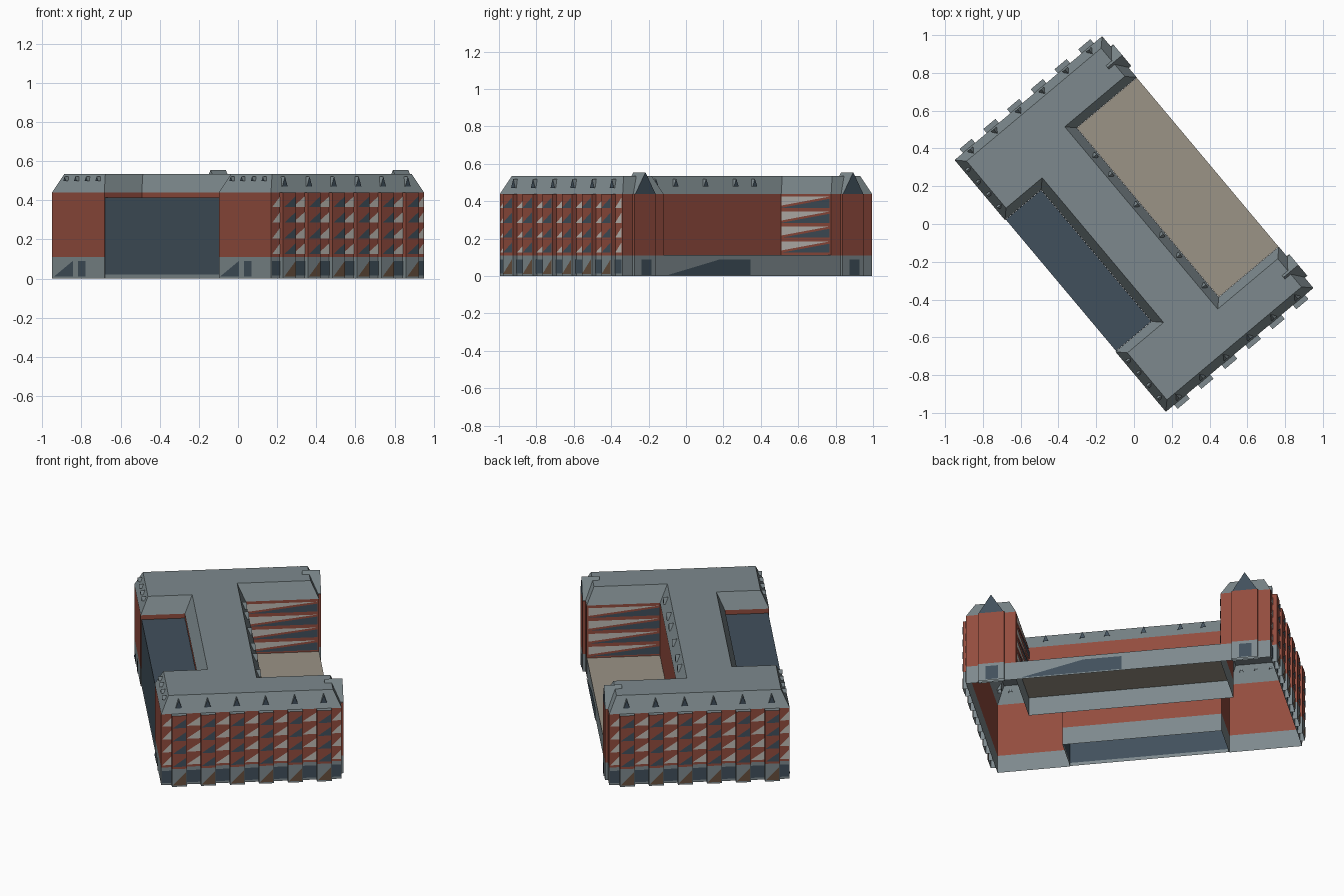
import bpy, math
from mathutils import Vector, Matrix

if "Cube" in bpy.data.objects:
    bpy.data.objects.remove(bpy.data.objects["Cube"])

TURN = Matrix.Rotation(math.radians(40), 4, 'Z')
UP = Vector((0, 0, 1))


def material(name, rgb):
    m = bpy.data.materials.new(name)
    lin = [((c / 255 + 0.055) / 1.055) ** 2.4 for c in rgb]
    m.diffuse_color = (*lin, 1)
    m.use_nodes = True
    m.node_tree.nodes["Principled BSDF"].inputs["Base Color"].default_value = m.diffuse_color
    return m


MATS = [material("brick", (146, 76, 62)), material("slate_grey", (125, 137, 141)),
        material("dark_glass", (65, 80, 92)), material("paving", (155, 147, 134)),
        material("pale_frame", (190, 186, 180)), material("brown_door", (104, 80, 62))]
BRICK, GREY, GLASS, PAVING, PALE, BROWN = range(6)


def build(name, faces):
    """Make one object from (points, material) polygons."""
    verts, polys = [], []
    for pts, _ in faces:
        polys.append(range(len(verts), len(verts) + len(pts)))
        verts += [TURN @ Vector(p) for p in pts]
    me = bpy.data.meshes.new(name)
    me.from_pydata(verts, [], [list(p) for p in polys])
    for m in MATS:
        me.materials.append(m)
    for poly, (_, mat) in zip(me.polygons, faces):
        poly.material_index = mat
    ob = bpy.data.objects.new(name, me)
    bpy.context.collection.objects.link(ob)
    return ob


def inset(outline, d):
    """Mitred inset of a counter-clockwise right-angled outline."""
    res, n = [], len(outline)
    for i, p in enumerate(outline):
        p, a, b = Vector(p), Vector(outline[i - 1]), Vector(outline[(i + 1) % n])
        e, f = (p - a).normalized(), (b - p).normalized()
        res.append(p + d * (Vector((-e.y, e.x)) + Vector((-f.y, f.x))))
    return res


def shell(outline, levels, cap):
    """Stacked wall bands; levels are (z, inset, material of band below)."""
    faces, n, low = [], len(outline), None
    for z, d, mat in levels:
        ring = [(*p, z) for p in inset(outline, d)]
        if low:
            faces += [([low[i], low[(i + 1) % n], ring[(i + 1) % n], ring[i]], mat)
                      for i in range(n)]
        low = ring
    return faces + [(low, cap)]


def rect(x0, x1, y0, y1):
    return [(x0, y0), (x1, y0), (x1, y1), (x0, y1)]


class Wall:
    """A wall plane: s runs to the right seen from outside, o runs outward."""
    def __init__(self, origin, right):
        self.origin, self.right = Vector(origin), Vector(right)
        self.out = self.right.cross(UP)

    def at(self, s, z, o=0.004):
        return self.origin + self.right * s + UP * z + self.out * o

    def plate(self, pts, mat, o=0.004):
        return ([self.at(s, z, o) for s, z in pts], mat)

    def gable(self, s, w, z0, z1, front, back, mat=GLASS):
        f = [self.at(s - w, z0, front), self.at(s + w, z0, front), self.at(s, z1, front)]
        b = [self.at(s - w, z0, back), self.at(s + w, z0, back), self.at(s, z1, back)]
        return [(f, mat), ([f[1], b[1], b[2], f[2]], GREY),
                ([f[2], b[2], b[0], f[0]], GREY), (b[::-1], GREY)]


BASE, EAVE, TOP = 0.11, 0.44, 0.535

# main H-shaped block: plinth, brick walls and mansard roof
H = [(-.51, -.87), (.51, -.87), (.51, -.585), (.095, -.585), (.095, .585), (.51, .585),
     (.51, .87), (-.51, .87), (-.51, .455), (-.26, .455), (-.26, -.455), (-.51, -.455)]
build("main_building", shell(H, [(0, 0, 0), (BASE, 0, GREY), (EAVE, 0, BRICK),
                                 (TOP, .045, GREY)], GREY))

# glazed hall filling the west recess, paved podium filling the east one
build("glass_hall", shell(rect(-.505, -.261, -.454, .454),
                          [(0, 0, 0), (.02, 0, GREY), (.413, 0, GLASS)], GLASS))
build("courtyard_podium", shell(rect(.096, .509, -.584, .584),
                                [(0, 0, 0), (.114, 0, GREY)], PAVING))

# end facades: projecting bays, split windows and roof dormers
PITCH, HALF = 0.164, 0.042
south = Wall((0, -.87, 0), (1, 0, 0))
north = Wall((0, .87, 0), (-1, 0, 0))
for side, wall in (("south", south), ("north", north)):
    bays, windows, dormers = [], [], []
    for k in range(7):
        c = (k - 2.5) * PITCH
        # recessed strip to the left of each bay
        l, r = max(c - PITCH + HALF, -.505), min(c - HALF, .505)
        for row in range(4):
            z = .125 + row * .08
            windows.append(wall.plate([(l, z), (r, z), (r, z + .055)], PALE))
        windows.append(wall.plate([(l, .015), (r, .015), (r, .09), (l, .09)], GLASS))
        if k == 6:
            continue
        y0, y1 = sorted((wall.at(0, 0, 0).y, wall.at(0, 0, .028).y))
        xc = wall.at(c, 0).x
        bays += shell(rect(xc - HALF, xc + HALF, y0, y1),
                      [(0, 0, 0), (BASE, 0, GREY), (EAVE, 0, BRICK)], GREY)
        l, r = c - HALF + .004, c + HALF - .004
        for row in range(4):
            z = .125 + row * .08
            windows.append(wall.plate([(l, z), (r, z), (r, z + .055)], GLASS, .032))
        windows.append(wall.plate([(l, .01), (r, .01), (r, .09)], BROWN, .032))
        dormers += wall.gable(c, .018, .47, .52, -.008, -.04)
    build(side + "_bays", bays)
    build(side + "_windows", windows)
    build(side + "_dormers", dormers)

# east wing ends: projecting entrance bay with tall gable
east = Wall((.51, 0, 0), (0, 1, 0))
for side, s in (("south", -.725), ("north", .725)):
    build(side + "_entrance_bay",
          shell(rect(.5, .527, s - .075, s + .075),
                [(0, 0, 0), (BASE, 0, GREY), (EAVE, 0, BRICK)], GREY))
    build(side + "_entrance_gable", east.gable(s, .07, EAVE, .555, .017, -.085))
    build(side + "_entrance_door",
          [east.plate([(s - .03, 0.005), (s + .04, 0.005), (s + .04, .09), (s - .03, .09)],
                      GLASS, .021)])
build("podium_glazing", [east.plate([(-.56, .005), (.02, .005), (.02, .088), (-.2, .088)],
                                    GLASS)])

# courtyard side walls: long windows split into frame and glass
windows = []
for wall, l, r in ((Wall((0, .585, 0), (1, 0, 0)), .1, .5),
                   (Wall((0, -.585, 0), (-1, 0, 0)), -.5, -.1)):
    for row in range(4):
        z = .125 + row * .08
        windows.append(wall.plate([(l, z + .012), (r, z + .06), (l, z + .06)], PALE))
        windows.append(wall.plate([(l, z), (r, z), (r, z + .048)], GLASS))
build("courtyard_windows", windows)

# west wing ends: ground-floor openings and small roof vents
west = Wall((-.51, 0, 0), (0, -1, 0))
openings, vents = [], []
for s in (-.66, .66):
    openings.append(west.plate([(s - .19, .01), (s - .04, .09), (s - .04, .01)], GLASS))
    openings.append(west.plate([(s + .0, .01), (s + .06, .01), (s + .06, .09), (s, .09)], GLASS))
    for i in range(4):
        vents += west.gable(s - .125 + i * .085, .011, .497, .52, -.012, -.042)
build("west_openings", openings)
build("west_roof_vents", vents)

# small dormers along the courtyard slope
court = Wall((.095, 0, 0), (0, 1, 0))
dormers = []
for s in (-.49, -.28, -.14, .07, .28, .41):
    dormers += court.gable(s, .016, .48, .52, -.01, -.04)
build("courtyard_dormers", dormers)
